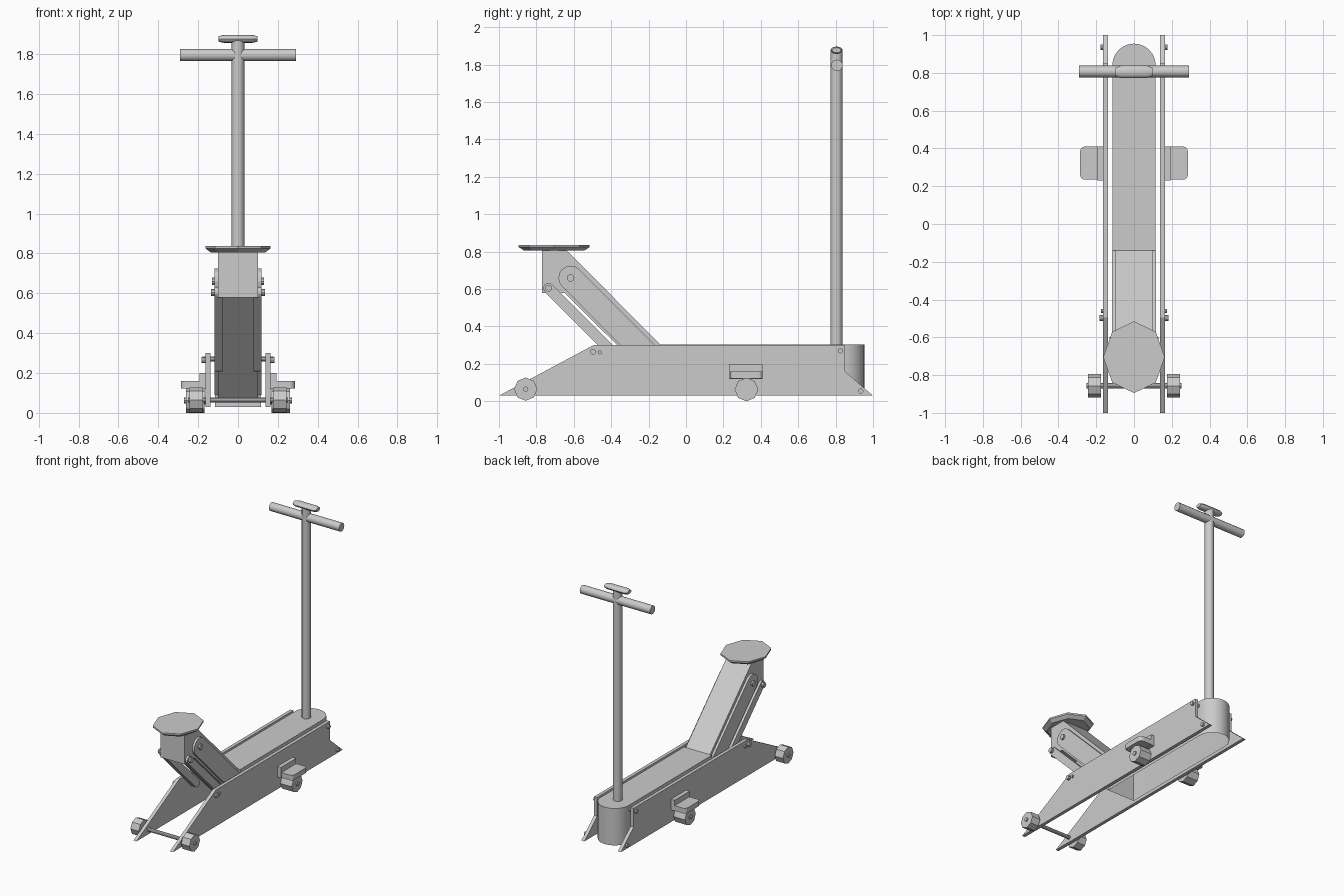
import bpy, bmesh
from math import sin, cos, pi
from mathutils import Matrix

if "Cube" in bpy.data.objects:
    bpy.data.objects.remove(bpy.data.objects["Cube"])


def finish(name, bm, smooth=False):
    bmesh.ops.recalc_face_normals(bm, faces=bm.faces[:])
    me = bpy.data.meshes.new(name)
    bm.to_mesh(me)
    bm.free()
    ob = bpy.data.objects.new(name, me)
    bpy.context.collection.objects.link(ob)
    if smooth:
        bpy.ops.object.select_all(action='DESELECT')
        ob.select_set(True)
        bpy.context.view_layer.objects.active = ob
        bpy.ops.object.shade_smooth_by_angle(angle=pi / 4)
    return ob


def loft(name, rings, caps=(True, True), smooth=False):
    """Skin a list of equal-length rings of points."""
    bm = bmesh.new()
    vs = [[bm.verts.new(p) for p in r] for r in rings]
    n = len(rings[0])
    for a, b in zip(vs, vs[1:]):
        for i in range(n):
            bm.faces.new((a[i], a[(i + 1) % n], b[(i + 1) % n], b[i]))
    if caps[0]:
        bm.faces.new(vs[0])
    if caps[1]:
        bm.faces.new(vs[-1])
    return finish(name, bm, smooth)


def slab(name, yz, x0, x1):
    """Side profile extruded across x."""
    return loft(name, [[(x, y, z) for y, z in yz] for x in (x0, x1)])


def rod(name, x0, x1, y, z, r, n=12, rz=None, smooth=False, turn=0.0):
    """Cylinder along x."""
    rz = rz or r
    ring = [(y + r * cos(2 * pi * (i + turn) / n), z + rz * sin(2 * pi * (i + turn) / n))
            for i in range(n)]
    return loft(name, [[(x, a, b) for a, b in ring] for x in (x0, x1)], smooth=smooth)


def arc(cy, cz, r, a0, a1, n):
    return [(cy + r * cos(a0 + (a1 - a0) * i / n), cz + r * sin(a0 + (a1 - a0) * i / n))
            for i in range(n + 1)]


# Chassis shell, rounded at the back and open underneath
outline = [(-0.115, -0.14), (0.115, -0.14)] + arc(0, 0.84, 0.115, 0, pi, 12)
body = loft('chassis_body', [[(x, y, z) for x, y in outline] for z in (0.03, 0.305)],
            caps=(False, True), smooth=True)

# Lifting arm with the saddle bracket at its top
slab('lifting_arm', [(-0.77, 0.81), (-0.64, 0.81), (-0.14, 0.305), (-0.14, 0.075),
                     (-0.65, 0.58), (-0.77, 0.58)], -0.1, 0.1)

# Octagonal saddle
loft('saddle', [[(0.163 * s * sin(i * pi / 4), -0.705 + 0.19 * s * cos(i * pi / 4), z)
                 for i in range(8)] for s, z in ((0.84, 0.805), (1, 0.825), (1, 0.837))])

plate = [(-1, 0.03), (-0.495, 0.3), (0.85, 0.3), (0.85, 0.16), (1, 0.03)]
flange = arc(-0.617, 0.66, 0.065, pi / 4, pi * 5 / 4, 8) + [(-0.14, 0.09), (-0.14, 0.275)]
link = (arc(-0.735, 0.605, 0.028, pi / 4, pi * 5 / 4, 6)
        + arc(-0.365, 0.235, 0.028, pi * 5 / 4, pi * 9 / 4, 6))

for side, s in (('left', -1), ('right', 1)):
    # Side plates, arm flanges and links
    slab(side + '_side_plate', plate, s * 0.138, s * 0.163)
    slab(side + '_arm_flange', flange, s * 0.1, s * 0.117)
    slab(side + '_link', link, s * 0.078, s * 0.117)

    # Bolts: inner x, outer x, y, z, radius
    for i, (a, b, y, z, r) in enumerate([
            (0.115, 0.13, -0.617, 0.66, 0.02), (0.115, 0.135, -0.735, 0.605, 0.018),
            (0.16, 0.182, -0.497, 0.265, 0.016), (0.16, 0.174, -0.46, 0.262, 0.011),
            (0.115, 0.178, 0.825, 0.27, 0.014), (0.16, 0.178, 0.935, 0.055, 0.014)]):
        rod(f'{side}_bolt_{i + 1}', s * a, s * b, y, z, r, 10)

    # Front wheels
    rod(side + '_front_wheel', s * 0.175, s * 0.243, -0.857, 0.065, 0.062, 8)

    # Rear caster: L bracket, wheel and hub
    slab(side + '_caster_bracket_wall',
         [(0.23, 0.12), (0.41, 0.12), (0.41, 0.2), (0.23, 0.2)], s * 0.163, s * 0.193)
    shelf = ([(0.163, 0.235)] + arc(0.26, 0.26, 0.025, -pi / 2, 0, 4)
             + arc(0.26, 0.385, 0.025, 0, pi / 2, 4) + [(0.163, 0.41)])
    loft(side + '_caster_shelf', [[(s * x, y, z) for x, y in shelf] for z in (0.122, 0.16)])
    rod(side + '_caster_wheel', s * 0.168, s * 0.262, 0.323, 0.063, 0.063, 8)
    rod(side + '_caster_hub', s * 0.16, s * 0.27, 0.323, 0.063, 0.016, 10)

# Front axle
rod('front_axle', -0.252, 0.252, -0.857, 0.065, 0.014, 10)

# Handle pole, crossbar and top knob
loft('handle_pole', [[(0.032 * cos(i * pi / 6), 0.805 + 0.032 * sin(i * pi / 6), z)
                      for i in range(12)] for z in (0.3, 1.87)], smooth=True)
rod('handle_crossbar', -0.29, 0.29, 0.807, 1.796, 0.031, 12, smooth=True)
loft('handle_knob', [[(x, 0.805 + 0.033 * k * cos(i * pi / 6), 1.877 + 0.02 * k * sin(i * pi / 6))
                      for i in range(12)]
                     for x, k in ((-0.097, 0.7), (-0.07, 1), (0.07, 1), (0.097, 0.7))], smooth=True)
